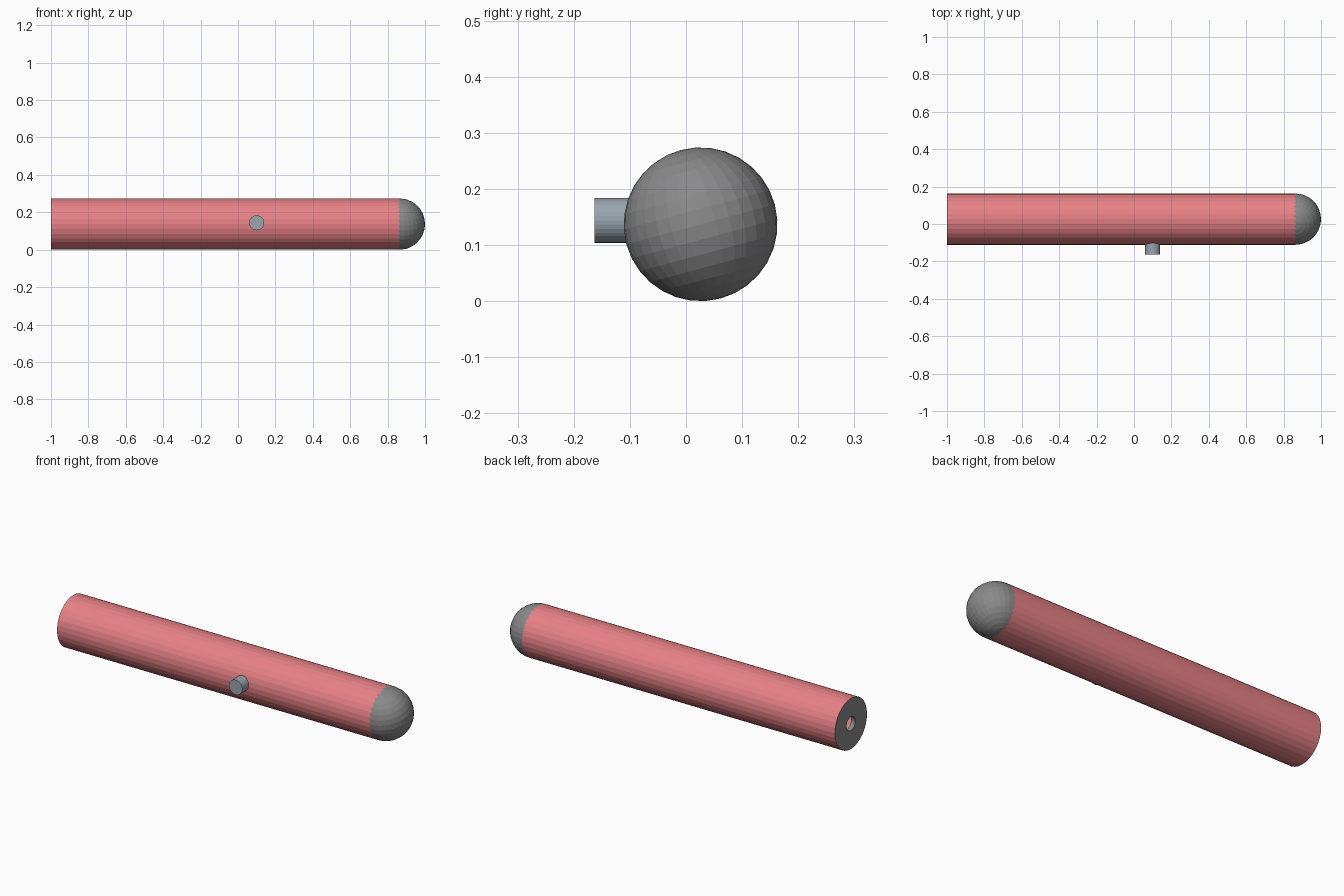
import bpy, bmesh, math
from mathutils import Matrix

if "Cube" in bpy.data.objects:
    bpy.data.objects.remove(bpy.data.objects["Cube"])

R = 0.137            # barrel radius
CY, CZ = 0.026, 0.137
DOME_X = 0.863
SIDES = 32


def material(name, color):
    m = bpy.data.materials.new(name)
    m.diffuse_color = color
    m.use_nodes = True
    m.node_tree.nodes["Principled BSDF"].inputs["Base Color"].default_value = m.diffuse_color
    return m


def make_object(name, bm, mat=None):
    bmesh.ops.recalc_face_normals(bm, faces=bm.faces)
    mesh = bpy.data.meshes.new(name)
    bm.to_mesh(mesh)
    bm.free()
    obj = bpy.data.objects.new(name, mesh)
    bpy.context.collection.objects.link(obj)
    if mat:
        mesh.materials.append(mat)
    return obj


def lathe_x(name, profile, closed=False, mat=None):
    """Sweep (x, radius) points around the barrel axis."""
    bm = bmesh.new()
    rings = []
    for x, r in profile:
        ring = []
        for i in range(SIDES):
            a = math.tau * i / SIDES
            ring.append(bm.verts.new((x, CY + r * math.cos(a), CZ + r * math.sin(a))))
        rings.append(ring)
    pairs = list(zip(rings, rings[1:]))
    if closed:
        pairs.append((rings[-1], rings[0]))
    for a, b in pairs:
        for i in range(SIDES):
            j = (i + 1) % SIDES
            bm.faces.new((a[i], a[j], b[j], b[i]))
    return make_object(name, bm, mat)


red = material("red", (0.8, 0.22, 0.24, 1))
steel = material("blue_grey", (0.32, 0.38, 0.42, 1))
dark = material("dark_grey", (0.25, 0.25, 0.25, 1))

# Red barrel
lathe_x("barrel", [(-1.0, R), (DOME_X, R)], mat=red)

# End plate with a round aperture
lathe_x("end_plate", [(-1.0, R - 0.001), (-1.0, 0.037), (-0.975, 0.037),
                      (-0.975, R - 0.001)], closed=True, mat=dark)

# Rounded end, a sphere half sunk into the barrel
bm = bmesh.new()
bmesh.ops.create_uvsphere(
    bm, u_segments=32, v_segments=16, radius=R,
    matrix=Matrix.Translation((DOME_X, CY, CZ)) @ Matrix.Rotation(math.radians(15), 4, 'X'))
make_object("rounded_end", bm, dark)

# Push button on the front
bm = bmesh.new()
bmesh.ops.create_cone(
    bm, cap_ends=True, segments=SIDES, radius1=0.04, radius2=0.04, depth=0.083,
    matrix=Matrix.Translation((0.1, -0.1215, 0.144)) @ Matrix.Rotation(math.pi / 2, 4, 'X'))
make_object("push_button", bm, steel)
